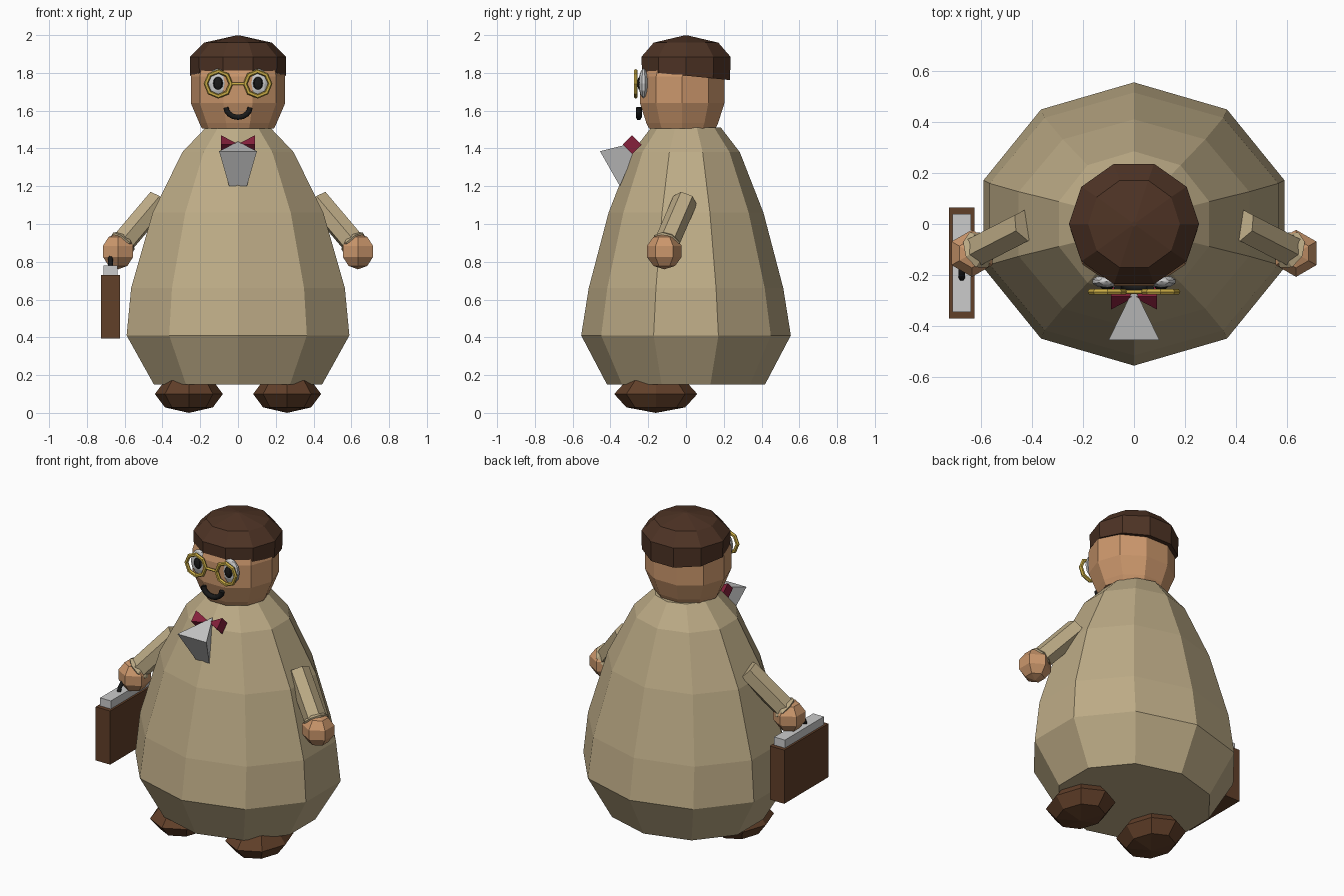
import bpy, bmesh, math
from mathutils import Vector

if "Cube" in bpy.data.objects:
    bpy.data.objects.remove(bpy.data.objects["Cube"])


def mat(name, rgb):
    m = bpy.data.materials.new(name)
    m.diffuse_color = (*rgb, 1)
    m.use_nodes = True
    m.node_tree.nodes["Principled BSDF"].inputs["Base Color"].default_value = m.diffuse_color
    return m


COAT = mat("coat_tan", (0.51, 0.41, 0.24))
SKIN = mat("skin", (0.60, 0.31, 0.15))
HAIR = mat("dark_brown", (0.075, 0.033, 0.018))
LEATHER = mat("leather", (0.12, 0.05, 0.022))
GOLD = mat("gold", (0.60, 0.42, 0.06))
RED = mat("red", (0.24, 0.015, 0.045))
BLACK = mat("black", (0.01, 0.01, 0.01))
WHITE = mat("white", (0.75, 0.75, 0.75))


def build(name, verts, faces, m):
    me = bpy.data.meshes.new(name)
    bm = bmesh.new()
    vs = [bm.verts.new(v) for v in verts]
    for f in faces:
        bm.faces.new([vs[i] for i in f])
    bmesh.ops.recalc_face_normals(bm, faces=bm.faces)
    bm.to_mesh(me)
    bm.free()
    ob = bpy.data.objects.new(name, me)
    bpy.context.collection.objects.link(ob)
    me.materials.append(m)
    return ob


def lathe(name, rings, m, n=10, phase=0.0, tilt=None):
    """Capped stack of elliptical rings (z, rx, ry, y offset)."""
    verts, faces = [], []
    for k, (z, rx, ry, cy) in enumerate(rings):
        for i in range(n):
            a = phase + 2 * math.pi * i / n
            y = cy + ry * math.sin(a)
            dz = -tilt * y if tilt and k == 0 else 0
            verts.append((rx * math.cos(a), y, z + dz))
    for k in range(len(rings) - 1):
        for i in range(n):
            j = (i + 1) % n
            faces.append((k * n + i, k * n + j, k * n + n + j, k * n + n + i))
    faces.append(range(n))
    faces.append(range((len(rings) - 1) * n, len(rings) * n))
    return build(name, verts, faces, m)


def prim(op, name, m, scale=(1, 1, 1), rot=None, **kw):
    op(**kw)
    ob = bpy.context.object
    ob.name = name
    ob.scale = scale
    if rot is not None:
        ob.rotation_euler = rot
    ob.data.materials.append(m)
    return ob


mesh = bpy.ops.mesh


def ball(name, loc, scale, m, seg=8, rings=4):
    return prim(mesh.primitive_uv_sphere_add, name, m, scale,
                segments=seg, ring_count=rings, radius=1, location=loc)


def box(name, lo, hi, m):
    c = [(a + b) / 2 for a, b in zip(lo, hi)]
    s = [b - a for a, b in zip(lo, hi)]
    return prim(mesh.primitive_cube_add, name, m, s, size=1, location=c)


def tube(name, pts, r, m):
    cu = bpy.data.curves.new(name, 'CURVE')
    cu.dimensions = '3D'
    cu.bevel_depth = r
    cu.bevel_resolution = 1
    cu.use_fill_caps = True
    sp = cu.splines.new('POLY')
    sp.points.add(len(pts) - 1)
    for p, co in zip(sp.points, pts):
        p.co = (*co, 1)
    cu.materials.append(m)
    ob = bpy.data.objects.new(name, cu)
    bpy.context.collection.objects.link(ob)
    return ob


# coat body
lathe("coat_body", [(0.15, .468, .418, 0), (0.41, .62, .555, 0), (0.66, .595, .515, 0),
                    (1.06, .475, .41, 0), (1.38, .31, .285, 0), (1.51, .18, .185, 0)],
      COAT, phase=math.pi / 2)

# head and hair cap
lathe("head", [(1.505, .19, .185, -.02), (1.535, .205, .20, -.02), (1.64, .25, .235, -.02),
               (1.78, .25, .235, -.02), (1.86, .23, .22, -.01)], SKIN)
lathe("hair", [(1.785, .253, .245, 0), (1.885, .255, .248, 0), (1.96, .18, .18, 0),
               (1.998, .01, .01, 0)], HAIR, tilt=0.1)

for s, side in ((-1, "right"), (1, "left")):
    # foot
    ball(side + "_foot", (s * .26, -.16, .1), (.18, .22, .1), LEATHER)
    # sleeve, cuff and hand
    a, b = Vector((s * .42, -.005, 1.125)), Vector((s * .615, -.105, .895))
    rot = (b - a).to_track_quat('Z', 'Y').to_euler()
    prim(mesh.primitive_cylinder_add, side + "_sleeve", COAT, rot=rot, vertices=6,
         radius=.066, depth=(b - a).length, location=(a + b) / 2)
    prim(mesh.primitive_torus_add, side + "_cuff", COAT, rot=rot, major_segments=8,
         minor_segments=4, major_radius=.06, minor_radius=.018,
         location=b - (b - a).normalized() * .01)
    ball(side + "_hand", (s * .635, -.115, .855), (.097, .097, .095), SKIN, 6, 5)
    # eye, pupil, spectacle rim
    ball(side + "_eye", (s * .108, -.225, 1.745), (.058, .026, .078), WHITE, 10, 6)
    ball(side + "_pupil", (s * .106, -.246, 1.745), (.027, .012, .035), BLACK, 8, 6)
    prim(mesh.primitive_torus_add, side + "_spectacle_rim", GOLD, rot=(math.pi / 2, 0, 0),
         major_segments=8, minor_segments=6, major_radius=.066, minor_radius=.012,
         location=(s * .104, -.266, 1.742))
    # bow tie wing
    r = .05
    x, y, z = s * .09, -.285, 1.42
    build(side + "_bow_wing", [(-s * .005, y, z), (x, y - r, z), (x, y, z + r), (x, y + r, z),
                               (x, y, z - r)],
          [(0, 1, 2), (0, 2, 3), (0, 3, 4), (0, 4, 1), (1, 2, 3, 4)], RED)

# spectacle bridge
tube("spectacle_bridge", [(-.035, -.266, 1.742), (.035, -.266, 1.742)], .008, GOLD)

# smiling mouth
tube("mouth", [(.064 * math.cos(t), -.25, 1.617 + .052 * math.sin(t))
               for t in (math.pi * (1 + i / 8) for i in range(9))], .016, BLACK)

# shirt front: pyramid pointing back to the collar
build("shirt_front", [(0, -.25, 1.437), (-.1, -.455, 1.385), (.1, -.455, 1.385),
                      (.047, -.35, 1.2), (-.047, -.35, 1.2)],
      [(0, 1, 2), (0, 2, 3), (0, 3, 4), (0, 4, 1), (1, 2, 3, 4)], WHITE)

# briefcase with metal top and handle
box("briefcase", (-.725, -.37, .395), (-.625, .065, .73), LEATHER)
box("briefcase_top", (-.712, -.345, .73), (-.638, .04, .78), WHITE)
tube("briefcase_handle", [(-.675, -.152 + .06 * math.cos(t), .775 + .05 * math.sin(t))
                          for t in (math.pi * i / 6 for i in range(7))], .013, BLACK)
